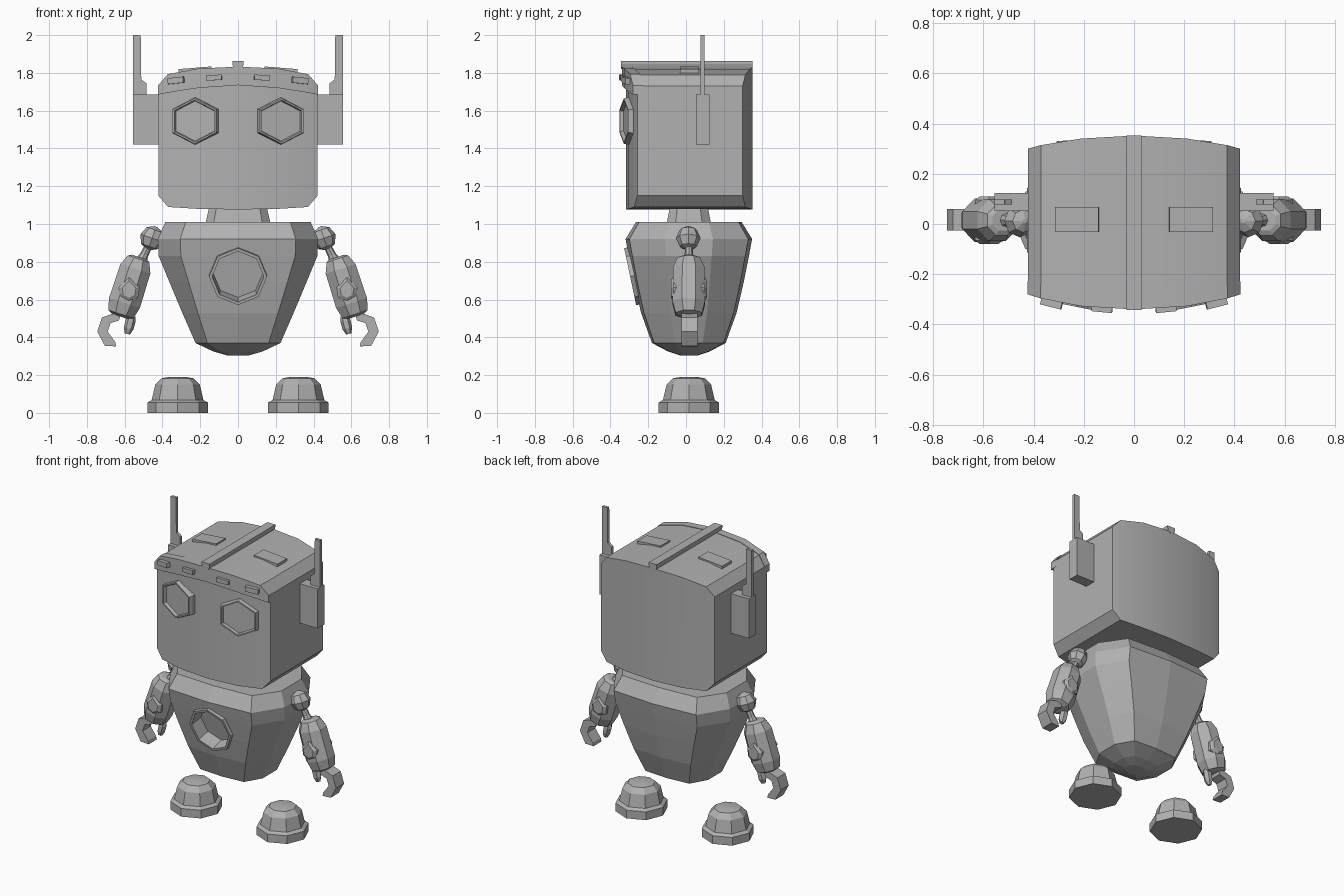
import bpy, bmesh, math
from mathutils import Vector

cube = bpy.data.objects.get("Cube")
if cube:
    bpy.data.objects.remove(cube)

grey = bpy.data.materials.new("plain grey")
grey.use_nodes = True
COLOUR = (0.44, 0.44, 0.44, 1)
grey.diffuse_color = COLOUR
grey.node_tree.nodes["Principled BSDF"].inputs["Base Color"].default_value = COLOUR


def loft(name, rings, smooth=0):
    """Skin a list of equal point rings and cap both ends."""
    bm = bmesh.new()
    rows = [[bm.verts.new(p) for p in ring] for ring in rings]
    n = len(rows[0])
    for a, b in zip(rows, rows[1:]):
        for i in range(n):
            j = (i + 1) % n
            bm.faces.new((a[i], a[j], b[j], b[i]))
    bm.faces.new(rows[0])
    bm.faces.new(rows[-1])
    bmesh.ops.recalc_face_normals(bm, faces=bm.faces)
    mesh = bpy.data.meshes.new(name)
    bm.to_mesh(mesh)
    bm.free()
    mesh.materials.append(grey)
    obj = bpy.data.objects.new(name, mesh)
    bpy.context.collection.objects.link(obj)
    if smooth:
        bpy.ops.object.select_all(action='DESELECT')
        obj.select_set(True)
        bpy.context.view_layer.objects.active = obj
        bpy.ops.object.shade_smooth_by_angle(angle=math.radians(smooth))
    return obj


def lathe(name, profile, origin, axis, sides=8, smooth=0, phase=0, widen=1):
    """Turn (radius, distance) points around an axis."""
    w = Vector(axis).normalized()
    ref = Vector((1, 0, 0)) if abs(w.z) > 0.9 else Vector((0, 0, 1))
    v = w.cross(ref).normalized()
    u = v.cross(w)
    angles = [2 * math.pi * (i + phase) / sides for i in range(sides)]
    return loft(name, [[Vector(origin) + w * t + (u * math.cos(a) + v * (math.sin(a) * widen)) * r
                        for a in angles] for r, t in profile], smooth)


def plate(name, points, y0, y1):
    """Extrude an x-z outline along y."""
    return loft(name, [[(x, y, z) for x, z in points] for y in (y0, y1)])


def box(name, centre, size, yaw=0, roll=0):
    hx, hy, hz = (s / 2 for s in size)
    obj = loft(name, [[(-hx, y, -hz), (hx, y, -hz), (hx, y, hz), (-hx, y, hz)] for y in (-hy, hy)])
    obj.location = centre
    obj.rotation_euler = (0, roll, yaw)
    return obj


# Head: cross-sections across x as (x, bottom, top, front, back, brow height)
half = [(0.422, 1.15, 1.73, -0.258, 0.3, 1.685), (0.37, 1.09, 1.79, -0.274, 0.314, 1.695),
        (0.21, 1.08, 1.82, -0.305, 0.34, 1.72), (0, 1.077, 1.83, -0.318, 0.352, 1.735)]
stations = [(-s[0],) + s[1:] for s in half] + half[-2::-1]
loft("head", [[(x, f, b), (x, f, t), (x, k, t), (x, k, b)]
              for x, b, t, f, k, brow in stations], 25)
loft("brow_band", [[(x * 1.005, f - 0.022, brow), (x * 1.005, f - 0.022, t + 0.003),
                    (x * 1.005, f + 0.03, t + 0.003), (x * 1.005, f + 0.03, brow)]
                   for x, b, t, f, k, brow in stations], 25)
plate("head_ridge", [(-0.022, 1.82), (0.022, 1.82), (0.03, 1.848), (0.03, 1.862),
                     (-0.03, 1.862), (-0.03, 1.848)], -0.343, 0.353)

# Neck
loft("neck", [[(x * a, 0.015 + y * b, z) for x, y in
               [(-0.75, -1), (0.75, -1), (1, -0.6), (1, 0.6), (0.75, 1), (-0.75, 1), (-1, 0.6), (-1, -0.6)]]
              for z, a, b in [(0.99, 0.175, 0.12), (1.1, 0.15, 0.098)]])

# Torso: one broadly chamfered section scaled up the height
section = [(0, -1), (0.72, -0.94), (1, -0.38), (1, 0.38), (0.72, 0.94), (0, 1),
           (-0.72, 0.94), (-1, 0.38), (-1, -0.38), (-0.72, -0.94)]
torso = loft("torso", [[(x * a, 0.015 + y * b, z) for x, y in section] for z, a, b in
                       [(0.305, 0.06, 0.05), (0.325, 0.13, 0.11), (0.37, 0.225, 0.195),
                        (0.53, 0.295, 0.253), (0.69, 0.362, 0.29), (0.83, 0.42, 0.318),
                        (0.92, 0.425, 0.335), (1.01, 0.385, 0.28)]])

# Chest socket: cut a hole and line it with a thin raised octagonal rim
chest, facing = (0, -0.278, 0.725), (0, -1, -0.21)
cutter = lathe("socket_cutter", [(0.146, -0.085), (0.146, 0.1)], chest, facing)
cutter.hide_render = True
cut = torso.modifiers.new("socket", 'BOOLEAN')
cut.object = cutter
cut.solver = 'EXACT'
bpy.context.view_layer.objects.active = torso
bpy.ops.object.modifier_apply(modifier=cut.name)
bpy.data.objects.remove(cutter)
lathe("chest_rim", [(0.148, -0.09), (0.155, -0.03), (0.154, 0.018), (0.137, 0.018), (0.132, -0.075)],
      chest, facing)

for s, side in ((1, "left"), (-1, "right")):
    # Eye with a thin raised hexagonal rim
    lathe(side + "_eye", [(0.125, -0.04), (0.125, 0.01), (0.12, 0.03), (0.111, 0.03), (0.106, 0.01)],
          (0.225 * s, -0.3, 1.545), (0.2 * s, -1, 0), 6, widen=1.13)
    # Brow studs and roof pads
    box(side + "_outer_stud", (0.327 * s, -0.311, 1.76), (0.085, 0.04, 0.032), 0.25 * s, 0.1 * s)
    box(side + "_inner_stud", (0.127 * s, -0.336, 1.775), (0.082, 0.03, 0.028), 0.1 * s, 0.05 * s)
    box(side + "_roof_pad", (0.227 * s, 0.018, 1.812), (0.175, 0.1, 0.03), 0, 0.08 * s)
    # Ear block and antenna
    box(side + "_ear", (0.482 * s, 0.088, 1.553), (0.146, 0.072, 0.265))
    plate(side + "_antenna", [(x * s, z) for x, z in
                              [(0.555, 1.68), (0.555, 2), (0.515, 2), (0.512, 1.765),
                               (0.485, 1.745), (0.485, 1.68)]], 0.078, 0.098)
    # Shoulder ball and upper arm rod
    ball = [(0.065 * math.sin(math.radians(d)), -0.065 * math.cos(math.radians(d)))
            for d in (8, 45, 90, 135, 172)]
    lathe(side + "_shoulder", ball, (0.455 * s, 0.012, 0.925), (0.35 * s, 0, -1))
    lathe(side + "_upper_arm", [(0.02, 0), (0.022, 0.07), (0.035, 0.12)],
          (0.465 * s, 0.015, 0.9), (0.5 * s, 0, -1))
    # Forearm with front and back bumps
    lathe(side + "_forearm", [(0.045, -0.005), (0.065, 0.005), (0.09, 0.06), (0.093, 0.25),
                              (0.076, 0.312), (0.045, 0.325)],
          (0.525 * s, 0.015, 0.82), (0.32 * s, 0, -1), phase=0.5)
    for d in (-1, 1):
        outline = [(0, 0.07), (0.056, 0.01), (0.048, -0.045), (0, -0.07), (-0.048, -0.045), (-0.056, 0.01)]
        loft(side + ("_front" if d < 0 else "_back") + "_forearm_bump",
             [[(s * (0.577 + x * k), 0.015 + d * y, 0.655 + z * k) for x, z in outline]
              for k, y in ((1, 0.05), (1, 0.08), (0.65, 0.095))])
    # Hooked claw and thumb
    plate(side + "_claw", [(x * s, z) for x, z in
                           [(0.63, 0.49), (0.675, 0.475), (0.69, 0.43), (0.65, 0.375), (0.645, 0.352),
                            (0.705, 0.355), (0.745, 0.43), (0.72, 0.505), (0.665, 0.525), (0.62, 0.52)]],
          -0.025, 0.06)
    lathe(side + "_thumb", [(0.02, 0), (0.027, 0.03), (0.026, 0.07), (0.014, 0.1)],
          (0.562 * s, 0.015, 0.515), (0.25 * s, 0, -1), 6)
    # Foot
    lathe(side + "_foot", [(0.16, 0), (0.16, 0.055), (0.137, 0.068), (0.118, 0.15), (0.085, 0.183), (0.04, 0.191)],
          (0.32 * s, 0.015, 0), (0, 0, 1), 8, 20)
